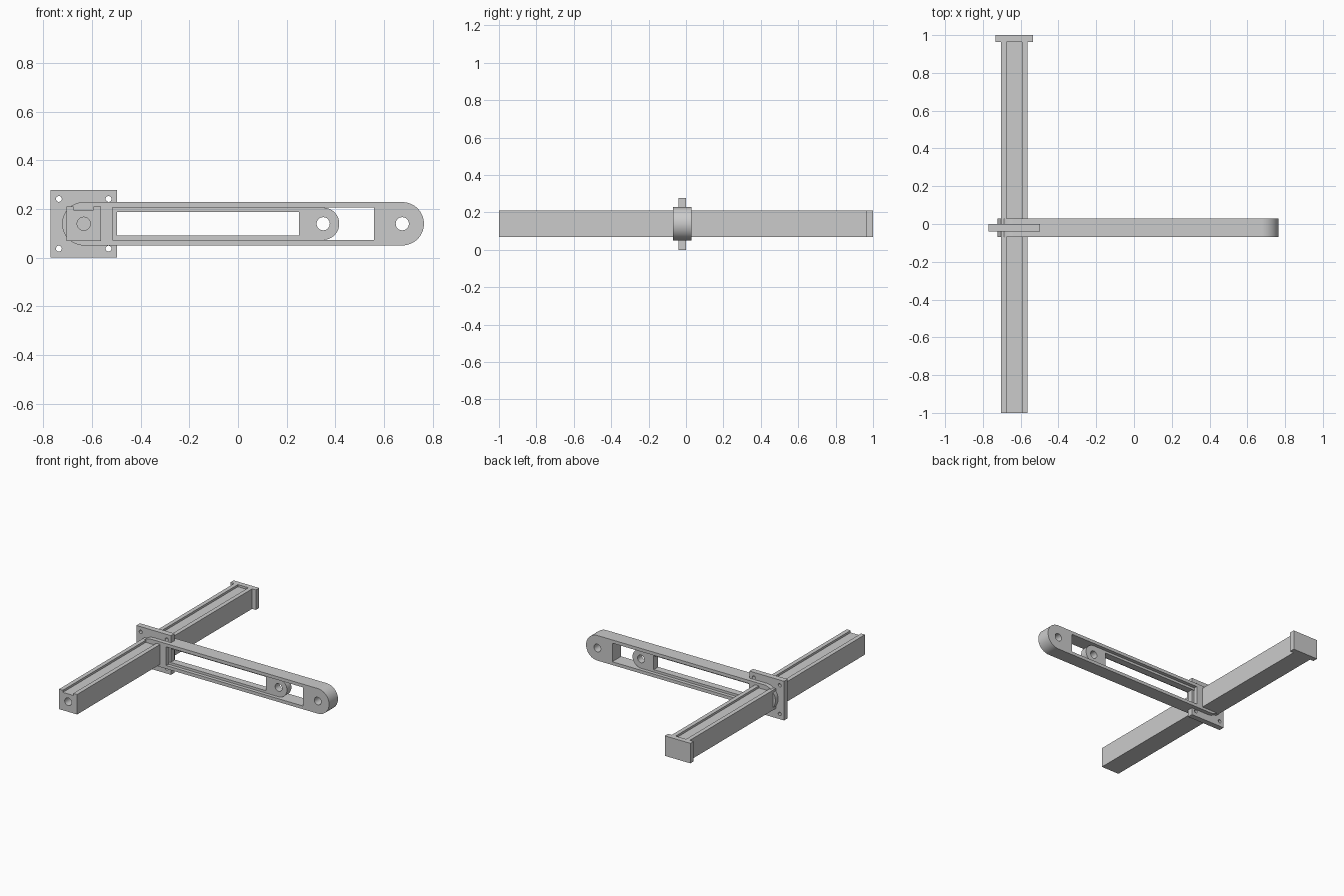
import bpy, bmesh
from math import sin, cos, pi

if "Cube" in bpy.data.objects:
    bpy.data.objects.remove(bpy.data.objects["Cube"])

CZ = 0.139       # shared centre height
BX = -0.634      # rail centre in x


def prism(name, pts, y0, y1):
    """Extrude an (x, z) outline from y0 to y1."""
    bm = bmesh.new()
    face = bm.faces.new([bm.verts.new((x, y0, z)) for x, z in pts])
    ext = bmesh.ops.extrude_face_region(bm, geom=[face])
    verts = [v for v in ext["geom"] if isinstance(v, bmesh.types.BMVert)]
    bmesh.ops.translate(bm, verts=verts, vec=(0, y1 - y0, 0))
    bmesh.ops.recalc_face_normals(bm, faces=bm.faces)
    me = bpy.data.meshes.new(name)
    bm.to_mesh(me)
    bm.free()
    ob = bpy.data.objects.new(name, me)
    bpy.context.collection.objects.link(ob)
    return ob


def rect(x0, x1, z0, z1):
    return [(x0, z0), (x1, z0), (x1, z1), (x0, z1)]


def arc(cx, r, a0, a1, n):
    return [(cx + r * cos(a0 + (a1 - a0) * i / n),
             CZ + r * sin(a0 + (a1 - a0) * i / n)) for i in range(n + 1)]


def circle(cx, cz, r, n=32):
    return [(cx + r * cos(2 * pi * i / n), cz + r * sin(2 * pi * i / n))
            for i in range(n)]


def cut(ob, outlines, y0=-0.2, y1=0.2):
    """Subtract extruded outlines and bake the result."""
    for pts in outlines:
        cutter = prism("cutter", pts, y0, y1)
        cutter.hide_render = True
        mod = ob.modifiers.new("cut", 'BOOLEAN')
        mod.operation, mod.solver, mod.object = 'DIFFERENCE', 'EXACT', cutter
        bpy.context.view_layer.update()
        dg = bpy.context.evaluated_depsgraph_get()
        me = bpy.data.meshes.new_from_object(ob.evaluated_get(dg))
        ob.modifiers.clear()
        ob.data = me
        bpy.data.objects.remove(cutter)


# Outer arm: rounded bar with a long slot and an end hole
arm = prism("outer_arm",
            arc(0.675, 0.089, -pi / 2, pi / 2, 32)
            + arc(BX, 0.089, pi / 2, 3 * pi / 2, 32), -0.07, 0.03)
cut(arm, [rect(-0.515, 0.558, CZ - 0.066, CZ + 0.066),
          circle(0.675, CZ, 0.027)])

# Inner slider: thin rails joined to a rounded, drilled head
slider = prism("inner_slider",
               arc(0.35, 0.066, -pi / 2, pi / 2, 32)
               + [(-0.515, CZ + 0.066), (-0.515, CZ - 0.066)], -0.045, 0.005)
cut(slider, [rect(-0.6, 0.25, CZ - 0.049, CZ + 0.049),
             circle(0.35, CZ, 0.027)])

# Square mounting plate with four corner holes
plate = prism("mounting_plate", rect(BX - 0.136, BX + 0.136, 0, 0.278),
              -0.04, 0.0)
cut(plate, [circle(BX + sx * 0.102, CZ + sz * 0.102, 0.012, 24)
            for sx in (-1, 1) for sz in (-1, 1)])

# Long rail with a shallow groove along its top and a bore in the end
h, g, top = 0.071, 0.041, CZ + 0.071
rail = prism("rail", [(BX - h, CZ - h), (BX + h, CZ - h), (BX + h, top),
                      (BX + g, top), (BX + g, top - 0.015),
                      (BX - g, top - 0.015), (BX - g, top), (BX - h, top)],
             -1, 0.965)
cut(rail, [circle(BX, CZ, 0.027)], -1.1, 0.9)

# Wider cap closing the rear end of the rail
cap = prism("rail_end_cap", rect(BX - 0.1, BX + 0.1, CZ - h, top), 0.963, 1.0)

# Smooth the round parts while keeping hard edges
for ob in (arm, slider, plate, rail):
    bpy.ops.object.select_all(action='DESELECT')
    ob.select_set(True)
    bpy.context.view_layer.objects.active = ob
    bpy.ops.object.shade_smooth_by_angle(angle=pi / 6)
